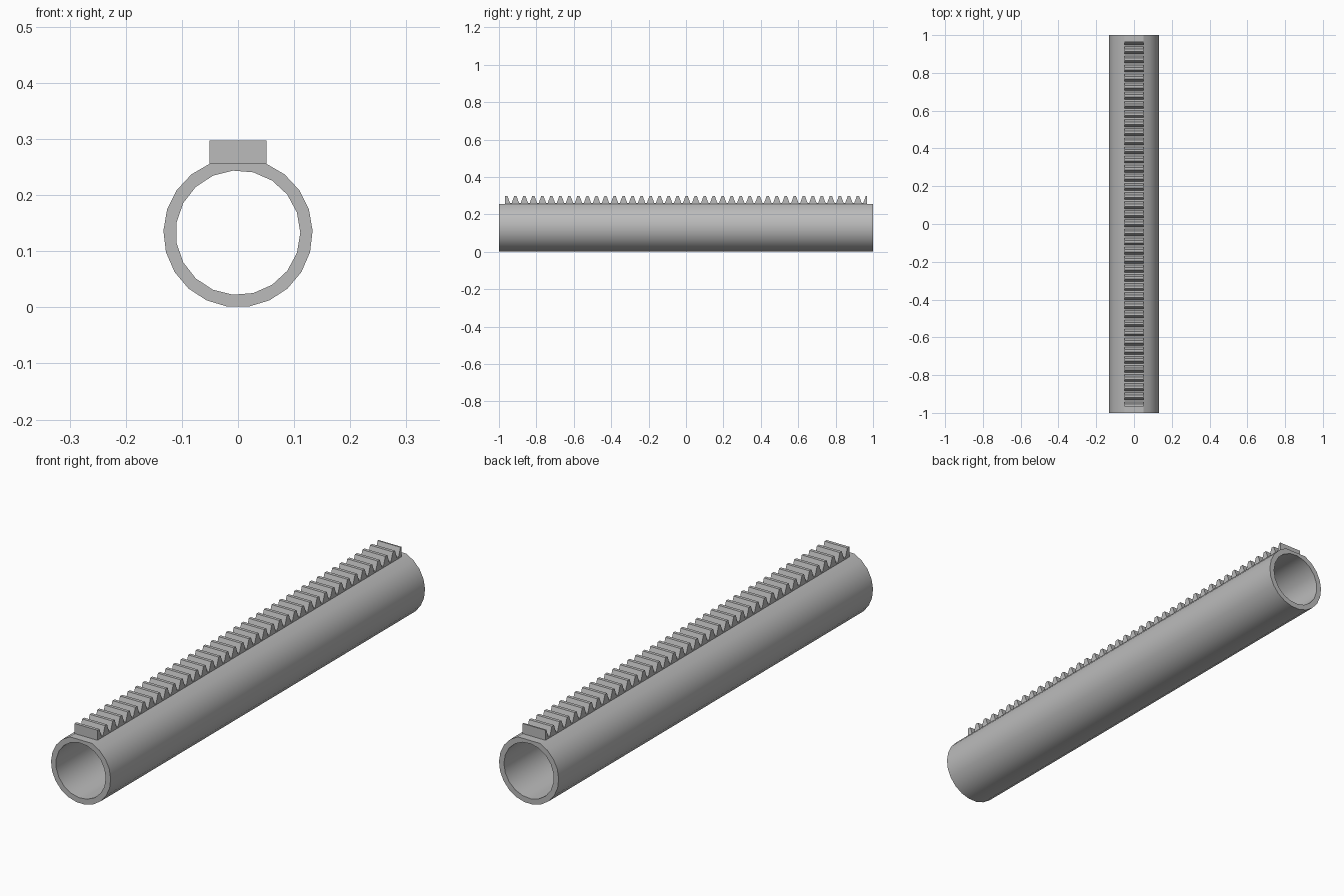
import bpy
import bmesh
from math import sin, cos, radians, tau, pi, tan

default = bpy.data.objects.get("Cube")
if default:
    bpy.data.objects.remove(default)

grey = bpy.data.materials.new("plain grey")
grey.use_nodes = True
colour = (0.5, 0.5, 0.5, 1)
grey.diffuse_color = colour
grey.node_tree.nodes["Principled BSDF"].inputs["Base Color"].default_value = colour


def finish(bm, name, smooth):
    bmesh.ops.recalc_face_normals(bm, faces=bm.faces)
    mesh = bpy.data.meshes.new(name)
    bm.to_mesh(mesh)
    bm.free()
    mesh.materials.append(grey)
    obj = bpy.data.objects.new(name, mesh)
    bpy.context.collection.objects.link(obj)
    if smooth:
        bpy.ops.object.select_all(action='DESELECT')
        obj.select_set(True)
        bpy.context.view_layer.objects.active = obj
        bpy.ops.object.shade_smooth_by_angle(angle=radians(28))


def walls(bm, near, far):
    n = len(near)
    for i in range(n):
        j = (i + 1) % n
        bm.faces.new((near[i], near[j], far[j], far[i]))


# Hollow tube with a flat strip along its top
OUTER, INNER, HALF_LENGTH = 0.133, 0.111, 1.0
FLAT_START, SIDES = radians(68), 19
sweep = tau - (pi - 2 * FLAT_START)
outer = [(OUTER * cos(a), OUTER + OUTER * sin(a))
         for a in (FLAT_START - sweep * i / SIDES for i in range(SIDES + 1))]
inner = [(INNER * cos(a), OUTER + INNER * sin(a))
         for a in (-tau * i / SIDES for i in range(SIDES))]

bm = bmesh.new()
rings = {}
for y in (-HALF_LENGTH, HALF_LENGTH):
    loops = [[bm.verts.new((x, y, z)) for x, z in ring] for ring in (outer, inner)]
    rings[y] = loops
    edges = [bm.edges.new((r[i], r[(i + 1) % len(r)])) for r in loops for i in range(len(r))]
    bmesh.ops.triangle_fill(bm, edges=edges, use_beauty=True, normal=(0, 1, 0))
for k in range(2):
    walls(bm, rings[-HALF_LENGTH][k], rings[HALF_LENGTH][k])
finish(bm, "tube", True)

# Toothed rack: trapezoid teeth in profile, pulled across the flat strip
START, END, PITCH, TEETH = -0.967, 0.963, 0.0482, 40
BASE, ROOT, TOP, HALF_WIDTH = 0.2565, 0.262, 0.297, 0.051
TIP = 0.0065
FOOT = TIP + (TOP - ROOT) * tan(radians(20))
first = START + TIP

profile = [(START, BASE), (START, TOP), (first + TIP, TOP), (first + FOOT, ROOT)]
for k in range(1, TEETH):
    c = first + k * PITCH
    profile += [(c - FOOT, ROOT), (c - TIP, TOP), (c + TIP, TOP), (c + FOOT, ROOT)]
last = first + TEETH * PITCH
profile += [(last - FOOT, ROOT), (last - TIP, TOP), (END + 0.004, TOP), (END + 0.004, BASE)]

bm = bmesh.new()
left, right = ([bm.verts.new((x, y, z)) for y, z in profile] for x in (HALF_WIDTH, -HALF_WIDTH))
walls(bm, left, right)
bm.faces.new(left)
bm.faces.new(right)
finish(bm, "toothed_rack", False)
